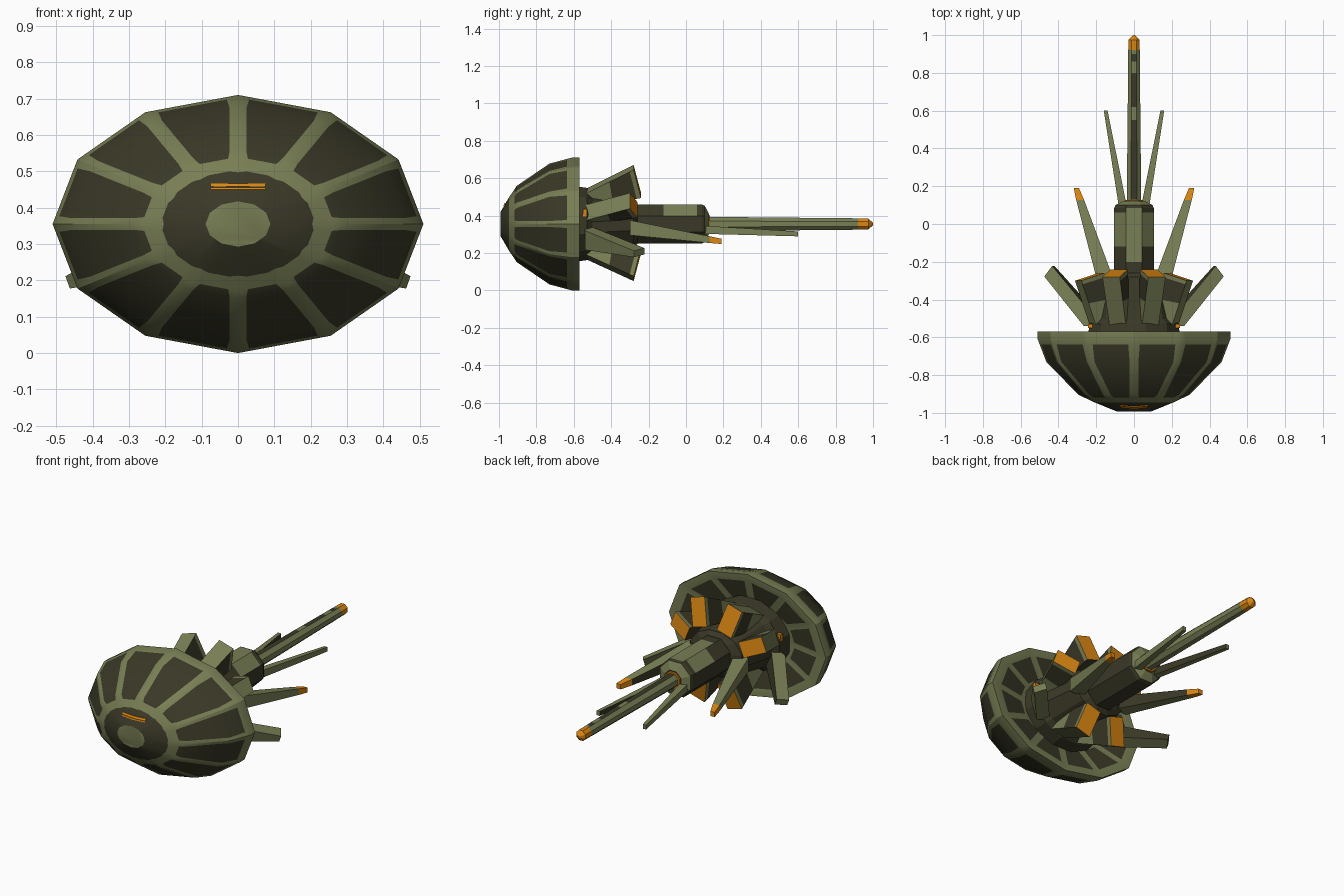
import bpy, bmesh, math
from mathutils import Vector

if "Cube" in bpy.data.objects:
    bpy.data.objects.remove(bpy.data.objects["Cube"])

OLIVE, DARK, ORANGE = 0, 1, 2
MATS = []
for name, col in (("olive", (0.19, 0.21, 0.09)), ("dark_olive", (0.042, 0.04, 0.02)),
                  ("orange", (0.70, 0.24, 0.006))):
    m = bpy.data.materials.new(name)
    m.diffuse_color = (*col, 1)
    m.use_nodes = True
    m.node_tree.nodes["Principled BSDF"].inputs["Base Color"].default_value = m.diffuse_color
    MATS.append(m)
C = 0.355   # height of the long axis


def loft(name, rings, rule, start=OLIVE, end=OLIVE, smooth=0):
    """Skin a list of rings; rule(band, column) gives the colour."""
    bm = bmesh.new()
    vs = [[bm.verts.new(p) for p in r] for r in rings]
    n = len(rings[0])
    for i in range(len(vs) - 1):
        for j in range(n):
            k = (j + 1) % n
            f = bm.faces.new((vs[i][j], vs[i][k], vs[i + 1][k], vs[i + 1][j]))
            f.material_index = rule(i, j)
    bm.faces.new(vs[0]).material_index = start
    bm.faces.new(vs[-1]).material_index = end
    bmesh.ops.recalc_face_normals(bm, faces=bm.faces[:])
    me = bpy.data.meshes.new(name)
    bm.to_mesh(me)
    bm.free()
    for m in MATS:
        me.materials.append(m)
    ob = bpy.data.objects.new(name, me)
    bpy.context.collection.objects.link(ob)
    if smooth:
        bpy.ops.object.select_all(action='DESELECT')
        ob.select_set(True)
        bpy.context.view_layer.objects.active = ob
        bpy.ops.object.shade_smooth_by_angle(angle=math.radians(smooth))
    return ob


def ngon(y, rx, rz, n=8, phase=0.5):
    return [Vector((rx * math.cos(2 * math.pi * (j + phase) / n), y,
                    C + rz * math.sin(2 * math.pi * (j + phase) / n))) for j in range(n)]


def rect(p, hu, hv, roll=0, slant=0, sx=1):
    """Rectangle across the y axis: v points along roll (degrees from up), slant shifts the outer edge in y."""
    a = math.radians(roll)
    v, u = Vector((math.sin(a), 0, math.cos(a))), Vector((math.cos(a), 0, -math.sin(a)))
    out = []
    for su, sv in ((1, 1), (1, -1), (-1, -1), (-1, 1)):
        q = Vector(p) + u * hu * su + v * hv * sv + Vector((0, slant * sv, 0))
        out.append(Vector((q.x * sx, q.y, q.z)))
    return out   # columns: 0 = +u side, 1 = inner, 2 = -u side, 3 = outer


# --- front dome with ribs and panels ---
PROFILE = [(0, -1), (0.2, -0.992), (0.575, -0.905), (0.91, -0.73), (1, -0.61)]


def dome_y(s):
    for (s0, y0), (s1, y1) in zip(PROFILE, PROFILE[1:]):
        if s <= s1:
            return y0 + (y1 - y0) * (s - s0) / (s1 - s0)
    return PROFILE[-1][1]


def dome_ring(s, y=None, scallop=0, extra=0):
    y = dome_y(s) if y is None else y
    base = ngon(y, 0.51 * s, 0.355 * s, 12, 0)
    t = min(0.3, 0.021 / (s * 0.23) + extra)
    mid = Vector((0, 0, C))
    pts = []
    for k in range(12):
        a, b = base[k], base[(k + 1) % 12]
        for f in (0, t, 1 - t):
            p = a.lerp(b, f)
            if f and scallop:
                p = Vector((p.x * scallop, p.y - 0.01 * (1 - scallop), mid.z + (p.z - mid.z) * scallop))
            pts.append(p)
    return pts


rings = [dome_ring(0.175), dome_ring(0.40, scallop=1.05), dome_ring(0.52, extra=0.03), dome_ring(0.575),
         dome_ring(0.91), dome_ring(0.98, extra=0.03), dome_ring(1), dome_ring(1, -0.57),
         dome_ring(0.93, -0.572), dome_ring(0.88, -0.576), dome_ring(0.56, -0.605), dome_ring(0.48, -0.612),
         dome_ring(0.2, -0.63)]


def dome_rule(i, j):
    if i in (0, 11):
        return DARK
    return DARK if i in (2, 3, 4, 9) and j % 3 == 1 else OLIVE


loft("front_dome", rings, dome_rule, OLIVE, DARK, 25)


# --- orange visor slits, following the dome surface ---
def surface_s(x, z):
    return max((x / 0.51) * math.cos(math.radians(15 + 30 * k)) + (z / 0.355) * math.sin(math.radians(15 + 30 * k))
               for k in range(12)) / math.cos(math.radians(15))


for n, (z0, z1) in enumerate(((0.095, 0.100), (0.103, 0.112))):
    strip = []
    for i in range(7):
        x = -0.075 + 0.025 * i
        strip.append([Vector((x, dome_y(surface_s(x, z)) + d, C + z))
                      for z, d in ((z0, -0.005), (z1, -0.005), (z1, 0.003), (z0, 0.003))])
    loft(f"visor_slit_{n}", strip, lambda i, j: ORANGE, ORANGE, ORANGE)

# --- hub behind the dome, main body, collar ---
loft("hub", [ngon(-0.63, 0.255, 0.215, 12), ngon(-0.53, 0.245, 0.20, 12), ngon(-0.50, 0.215, 0.175, 12),
             ngon(-0.28, 0.175, 0.135, 12), ngon(-0.26, 0.12, 0.11, 12)],
     lambda i, j: DARK, DARK, DARK)


def body_rule(i, j):   # column 1 is the top face, 0 and 2 the upper diagonals
    if (j == 1 and i in (1, 2, 3)) or (j in (0, 2) and i == 2):
        return OLIVE
    return OLIVE if i == 5 else DARK


R = 0.105 / math.cos(math.pi / 8)
loft("main_body", [ngon(y, r, r) for y, r in ((-0.30, R), (-0.20, R), (-0.12, R), (0.06, R), (0.085, R),
                                              (0.10, R * 0.93), (0.122, 0.06))], body_rule, DARK, DARK)
loft("barrel_collar", [ngon(0.11, 0.055, 0.055), ngon(0.128, 0.05, 0.05)], lambda i, j: ORANGE, ORANGE, ORANGE)

# --- long barrel with dark top marks and orange tip ---
STOPS = [(0.08, 0.041), (0.13, 0.041), (0.55, 0.037), (0.62, 0.036), (0.80, 0.034), (0.86, 0.034), (0.90, 0.033),
         (0.92, 0.033), (0.975, 0.032), (1.0, 0.006)]
loft("barrel", [ngon(y, r, r) for y, r in STOPS],
     lambda i, j: ORANGE if i >= 7 else (DARK if j == 1 and i in (1, 3, 5) else OLIVE), DARK, ORANGE)

# --- mirrored spikes, fins and thrusters ---
for side, sx in (("right", 1), ("left", -1)):
    loft(f"inner_spike_{side}", [rect((0.055, 0.07, 0.325), 0.022, 0.022, sx=sx),
                                 rect((0.150, 0.60, 0.302), 0.010, 0.013, sx=sx)],
         lambda i, j: DARK if j == 2 else OLIVE)
    a, b = Vector((0.15, -0.30, 0.335)), Vector((0.305, 0.19, 0.262))
    loft(f"outer_spike_{side}", [rect(a, 0.045, 0.04, sx=sx),
                                 rect(a.lerp(b, 0.87), 0.021, 0.018, sx=sx),
                                 rect(b, 0.014, 0.014, sx=sx)],
         lambda i, j: ORANGE if i == 1 else (DARK if j == 2 else OLIVE), DARK, ORANGE)
    loft(f"side_fin_{side}", [rect((0.20, -0.54, 0.285), 0.055, 0.05, 110, sx=sx),
                              rect((0.448, -0.25, 0.202), 0.018, 0.022, 110, -0.028, sx)],
         lambda i, j: DARK if j == 1 else OLIVE, DARK, OLIVE)
    # (name, base, base half sizes, tip, tip half sizes, roll)
    for nm, p, pu, pv, q, qu, qv, roll in (
            ("upper", (0.075, -0.54, 0.49), 0.045, 0.04, (0.10, -0.26, 0.582), 0.048, 0.078, 16),
            ("middle", (0.18, -0.54, 0.40), 0.045, 0.04, (0.235, -0.28, 0.455), 0.045, 0.065, 68),
            ("lower", (0.075, -0.54, 0.22), 0.045, 0.04, (0.10, -0.26, 0.138), 0.048, 0.078, 164)):
        p, q = Vector(p), Vector(q)
        secs = []
        for f in (0, 0.5, 0.92, 1):
            secs.append(rect(p.lerp(q, f), pu + (qu - pu) * f, pv + (qv - pv) * f, roll, -0.02 * f, sx))
        loft(f"{nm}_thruster_{side}", secs,
             lambda i, j: DARK if j == 1 or (j in (0, 2) and i == 1) else OLIVE, DARK, ORANGE)
    # small orange light on the hub side
    loft(f"hub_light_{side}", [rect((0.232, -0.55, 0.415), 0.012, 0.02, sx=sx),
                               rect((0.232, -0.53, 0.415), 0.012, 0.02, sx=sx)],
         lambda i, j: ORANGE, ORANGE, ORANGE)
